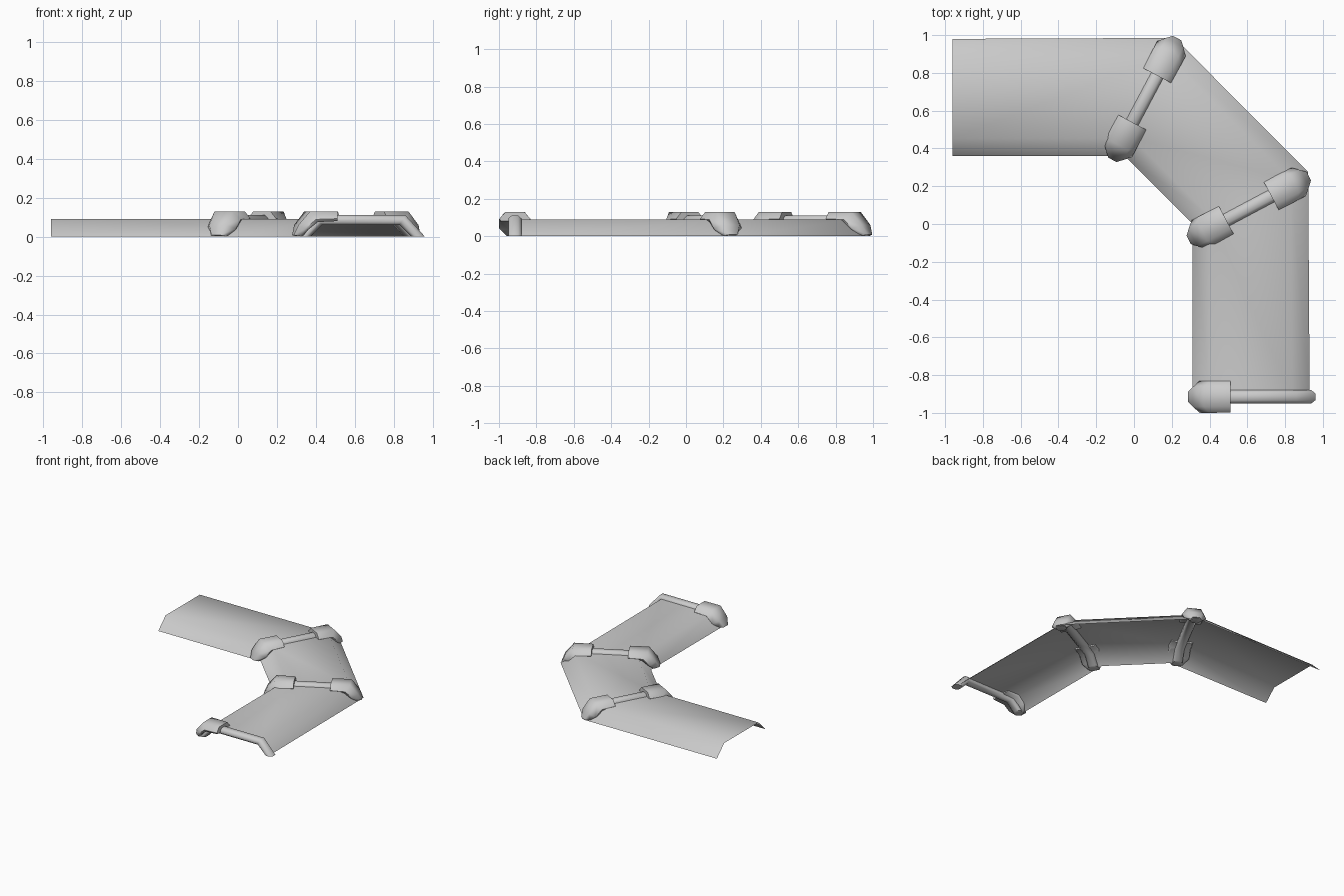
import bpy, math
from mathutils import Matrix, Vector

if "Cube" in bpy.data.objects:
    bpy.data.objects.remove(bpy.data.objects["Cube"])

grey = bpy.data.materials.new("plain grey")
grey.diffuse_color = (0.6, 0.6, 0.6, 1)
grey.use_nodes = True
grey.node_tree.nodes["Principled BSDF"].inputs["Base Color"].default_value = grey.diffuse_color


def loft(name, rings, closed, smooth_angle=None, matrix=None):
    """Skin a row of equal rings; closed rings get end caps."""
    n = len(rings[0])
    verts = [Vector(p) for r in rings for p in r]
    if matrix:
        verts = [matrix @ v for v in verts]
    faces = []
    for i in range(len(rings) - 1):
        for j in range(n if closed else n - 1):
            k = (j + 1) % n
            faces.append((i*n + j, i*n + k, (i+1)*n + k, (i+1)*n + j))
    if closed:
        faces.append(tuple(reversed(range(n))))
        faces.append(tuple(range((len(rings)-1)*n, len(rings)*n)))
    mesh = bpy.data.meshes.new(name)
    mesh.from_pydata(verts, [], faces)
    mesh.materials.append(grey)
    ob = bpy.data.objects.new(name, mesh)
    bpy.context.collection.objects.link(ob)
    bpy.ops.object.select_all(action='DESELECT')
    ob.select_set(True)
    bpy.context.view_layer.objects.active = ob
    if closed:
        bpy.ops.object.mode_set(mode='EDIT')
        bpy.ops.mesh.select_all(action='SELECT')
        bpy.ops.mesh.normals_make_consistent(inside=False)
        bpy.ops.object.mode_set(mode='OBJECT')
    if smooth_angle is None:
        bpy.ops.object.shade_smooth()
    else:
        bpy.ops.object.shade_smooth_by_angle(angle=math.radians(smooth_angle))
    return ob


# Bent sheet with sloping sides: inner and outer edge at each station
stations = [((-0.96, 0.36), (-0.96, 0.98)), ((-0.05, 0.36), (0.215, 0.985)),
            ((0.31, 0.0), (0.922, 0.275)), ((0.31, -0.91), (0.93, -0.91))]
rings = []
for a, b in stations:
    a, b = Vector(a), Vector(b)
    rings.append([(*a.lerp(b, t), z) for t, z in
                  ((0, 0), (0.15, 0.09), (0.85, 0.09), (1, 0))])
loft("sheet", rings, False)


def rib(index, centre, angle, inner, outer):
    """Rounded bar bent over the sheet from one edge to the other."""
    m = Matrix.Translation((*centre, 0)) @ Matrix.Rotation(math.radians(angle), 4, 'Z')
    # top and underside points of the bar at foot, knee, knee, foot
    path = [((-inner, 0), (-inner + 0.07, 0)),
            ((-inner + 0.1, 0.11), (-inner + 0.13, 0.06)),
            ((outer - 0.1, 0.11), (outer - 0.13, 0.06)),
            ((outer, 0), (outer - 0.07, 0))]
    rings = []
    for top, low in path:
        t, l = Vector(top), Vector(low)
        ring = []
        for w, f in ((-0.018, 0), (0.018, 0), (0.035, 0.3), (0.035, 0.7),
                     (0.018, 1), (-0.018, 1), (-0.035, 0.7), (-0.035, 0.3)):
            p = t.lerp(l, f)
            ring.append((p.x, w, p.y))
        rings.append(ring)
    loft(f"rib_{index}", rings, True, 50, m)
    return m


def clamp(name, m, tip, side):
    """Faceted cap folded over a rib knee; tip is its far end along the rib."""
    # distance in from the tip and height (outer, under), half widths (crown, base)
    sections = [((0.225, 0.13), (0.225, 0.08), 0.05, 0.083),
                ((0.085, 0.13), (0.125, 0.075), 0.052, 0.085),
                ((0.025, 0.06), (0.075, 0.035), 0.05, 0.085),
                ((0.0, 0.008), (0.045, 0.0), 0.025, 0.045)]
    rings = []
    for (uo, zo), (ui, zi), crown, base in sections:
        x = lambda u: side * (tip - u)
        mx, mz = uo + (ui - uo) * 0.75, zo + (zi - zo) * 0.75
        rings.append([(x(uo), -crown, zo), (x(uo), crown, zo),
                      (x(mx), base, mz), (x(ui), base * 0.9, zi),
                      (x(ui), -base * 0.9, zi), (x(mx), -base, mz)])
    loft(name, rings, True, 60, m)


# Ribs at both bends and at the front end, with their caps
for i, (centre, angle, inner, outer, caps) in enumerate([
        ((0.045, 0.64), 62, 0.335, 0.385, 2),
        ((0.59, 0.075), 28, 0.335, 0.375, 2),
        ((0.62, -0.915), 0, 0.33, 0.34, 1)], 1):
    m = rib(i, centre, angle, inner - 0.01, outer)
    clamp(f"inner_clamp_{i}", m, inner + 0.005, -1)
    if caps == 2:
        clamp(f"outer_clamp_{i}", m, outer + 0.005, 1)
